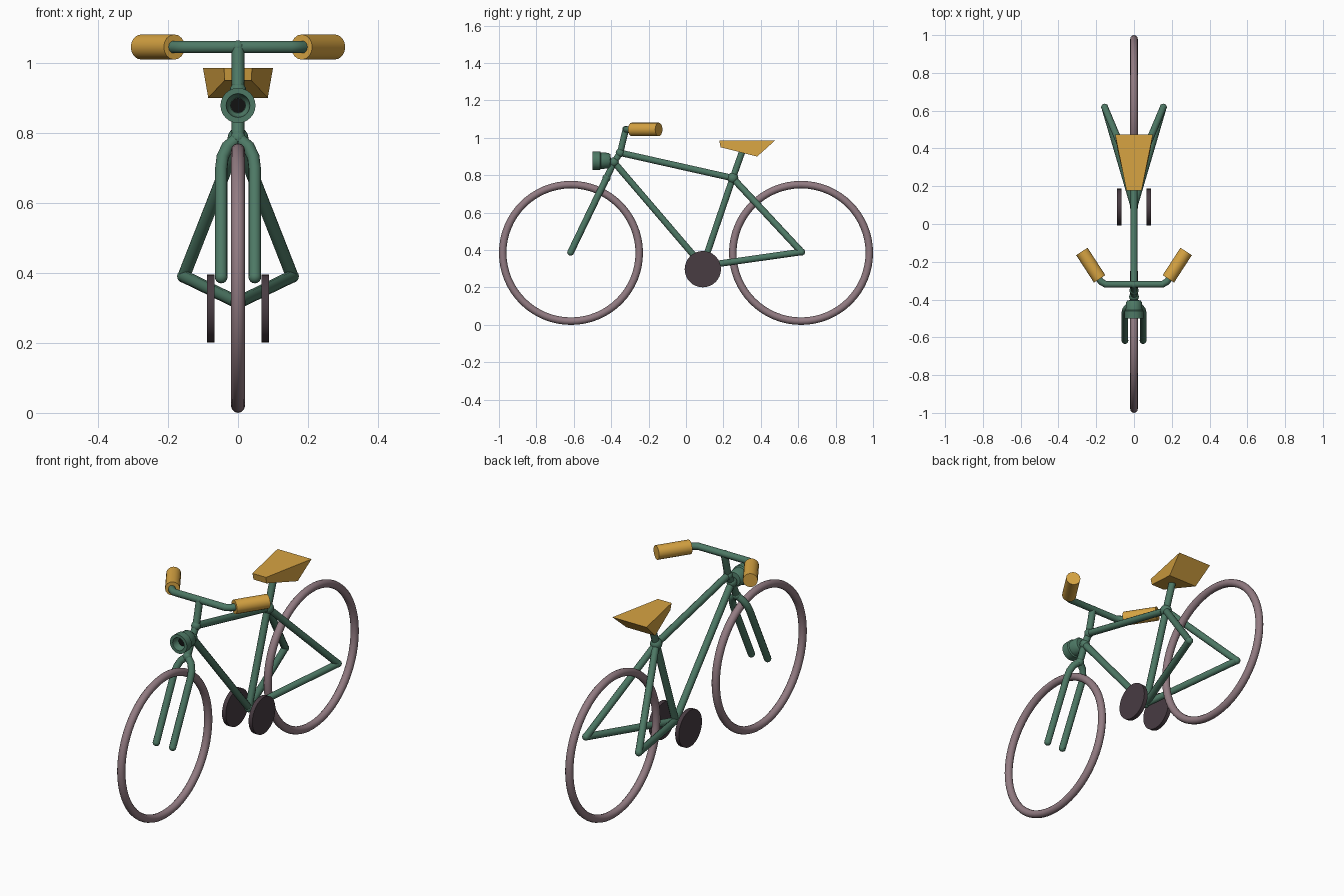
import bpy, bmesh, math
from mathutils import Vector

if "Cube" in bpy.data.objects:
    bpy.data.objects.remove(bpy.data.objects["Cube"])


def material(name, color):
    m = bpy.data.materials.new(name)
    m.diffuse_color = (*color, 1)
    m.use_nodes = True
    m.node_tree.nodes["Principled BSDF"].inputs["Base Color"].default_value = m.diffuse_color
    return m


GREEN = material("frame green", (0.075, 0.19, 0.13))
OCHRE = material("ochre", (0.68, 0.37, 0.055))
MAUVE = material("tyre mauve", (0.29, 0.2, 0.225))
DARK = material("pedal dark", (0.065, 0.045, 0.055))
BLACK = material("lens black", (0.006, 0.006, 0.006))


def finish(name, mat, angle=40):
    ob = bpy.context.object
    ob.name = name
    ob.data.materials.append(mat)
    bpy.ops.object.shade_smooth_by_angle(angle=math.radians(angle))
    return ob


def from_bmesh(name, bm, mat, angle=40):
    bmesh.ops.recalc_face_normals(bm, faces=bm.faces)
    me = bpy.data.meshes.new(name)
    bm.to_mesh(me)
    bm.free()
    ob = bpy.data.objects.new(name, me)
    bpy.context.collection.objects.link(ob)
    bpy.context.view_layer.objects.active = ob
    bpy.ops.object.select_all(action='DESELECT')
    ob.select_set(True)
    return finish(name, mat, angle)


def tube(name, pts, r=0.018):
    """Round tube through points, then turned into a mesh."""
    cu = bpy.data.curves.new(name, 'CURVE')
    cu.dimensions = '3D'
    cu.bevel_depth = r
    cu.bevel_resolution = 3
    cu.use_fill_caps = True
    sp = cu.splines.new('POLY')
    sp.points.add(len(pts) - 1)
    for p, co in zip(sp.points, pts):
        p.co = (*co, 1)
    ob = bpy.data.objects.new(name, cu)
    bpy.context.collection.objects.link(ob)
    bpy.ops.object.select_all(action='DESELECT')
    ob.select_set(True)
    bpy.context.view_layer.objects.active = ob
    bpy.ops.object.convert(target='MESH')
    return finish(name, GREEN)


def joint(name, loc, r=0.018):
    bpy.ops.mesh.primitive_uv_sphere_add(segments=16, ring_count=8, radius=r, location=loc)
    return finish(name, GREEN)


# Wheels
for name, y in (("front_wheel", -0.615), ("rear_wheel", 0.615)):
    bpy.ops.mesh.primitive_torus_add(major_segments=64, minor_segments=12,
                                     major_radius=0.365, minor_radius=0.02,
                                     location=(0, y, 0.385),
                                     rotation=(0, math.pi / 2, 0))
    finish(name, MAUVE, 60)

# Main frame tubes
stem_top = (0, -0.322, 1.045)
head = (0, -0.352, 0.92)
neck = (0, -0.385, 0.87)
crown = (0, -0.425, 0.785)
cluster = (0, 0.25, 0.785)
bracket = (0, 0.09, 0.315)
tube("stem", [stem_top, head, neck, crown])
tube("top_tube", [head, cluster])
tube("down_tube", [neck, bracket])
tube("seat_tube", [bracket, cluster, (0, 0.305, 0.94)])
for name, p, r in (("head_joint", head, 0.024), ("neck_joint", neck, 0.026),
                   ("seat_joint", cluster, 0.03), ("bracket_joint", bracket, 0.022),
                   ("stem_joint", stem_top, 0.019), ("crown_joint", crown, 0.022)):
    joint(name, p, r)

# Handlebar
bar = [(0.195, -0.275, 1.045), (0.175, -0.305, 1.045), (0.15, -0.32, 1.045)]
tube("handlebar", bar + [(-x, y, z) for x, y, z in reversed(bar)])

for s, side in ((1, "right"), (-1, "left")):
    # Fork leg and rear stays
    tip = (s * 0.048, -0.617, 0.388)
    tube("fork_leg_" + side, [crown, (s * 0.03, -0.437, 0.76),
                              (s * 0.044, -0.452, 0.73),
                              (s * 0.048, -0.468, 0.697), tip])
    joint("fork_end_" + side, tip)
    axle = (s * 0.155, 0.618, 0.39)
    tube("seat_stay_" + side, [cluster, axle])
    tube("chain_stay_" + side, [bracket, axle])
    joint("axle_joint_" + side, axle, 0.019)

    # Grip
    bpy.ops.mesh.primitive_cylinder_add(vertices=16, radius=0.036, depth=0.173,
                                        location=(s * 0.229, -0.218, 1.045))
    grip = finish("grip_" + side, OCHRE)
    grip.rotation_mode = 'QUATERNION'
    grip.rotation_quaternion = Vector((s * 0.545, 0.84, 0)).to_track_quat('Z', 'Y')

    # Pedal disc
    bpy.ops.mesh.primitive_cylinder_add(vertices=32, radius=0.097, depth=0.022,
                                        location=(s * 0.078, 0.09, 0.298),
                                        rotation=(0, math.pi / 2, 0))
    finish("pedal_" + side, DARK)

# Seat: cross-sections as (half width top, y top, half width bottom, y bottom, z bottom)
bm = bmesh.new()
rings = []
for wt, yt, wb, yb, zb in ((0.04, 0.178, 0.038, 0.185, 0.95), (0.1, 0.475, 0.085, 0.38, 0.9)):
    rings.append([bm.verts.new(c) for c in ((-wt, yt, 0.985), (wt, yt, 0.985),
                                            (wb, yb, zb), (-wb, yb, zb))])
a, b = rings
bm.faces.new(a)
bm.faces.new(b[::-1])
for i in range(4):
    j = (i + 1) % 4
    bm.faces.new((a[i], b[i], b[j], a[j]))
from_bmesh("seat", bm, OCHRE, 30)

# Lamp: lathed profile (radius, y) with a recessed front
profile = [(0, -0.40), (0.035, -0.405), (0.042, -0.415), (0.044, -0.455), (0.05, -0.46),
           (0.05, -0.5), (0.034, -0.5), (0.03, -0.475), (0.022, -0.465), (0, -0.465)]
bm = bmesh.new()
vs = [bm.verts.new((r, y, 0.878)) for r, y in profile]
es = [bm.edges.new(p) for p in zip(vs, vs[1:])]
bmesh.ops.spin(bm, geom=vs + es, cent=(0, 0, 0.878), axis=(0, 1, 0),
               angle=2 * math.pi, steps=24, use_merge=True)
bmesh.ops.remove_doubles(bm, verts=bm.verts, dist=1e-5)
from_bmesh("lamp", bm, GREEN)

# Lamp lens
bpy.ops.mesh.primitive_cylinder_add(vertices=24, radius=0.021, depth=0.006,
                                    location=(0, -0.466, 0.878),
                                    rotation=(math.pi / 2, 0, 0))
finish("lamp_lens", BLACK)
